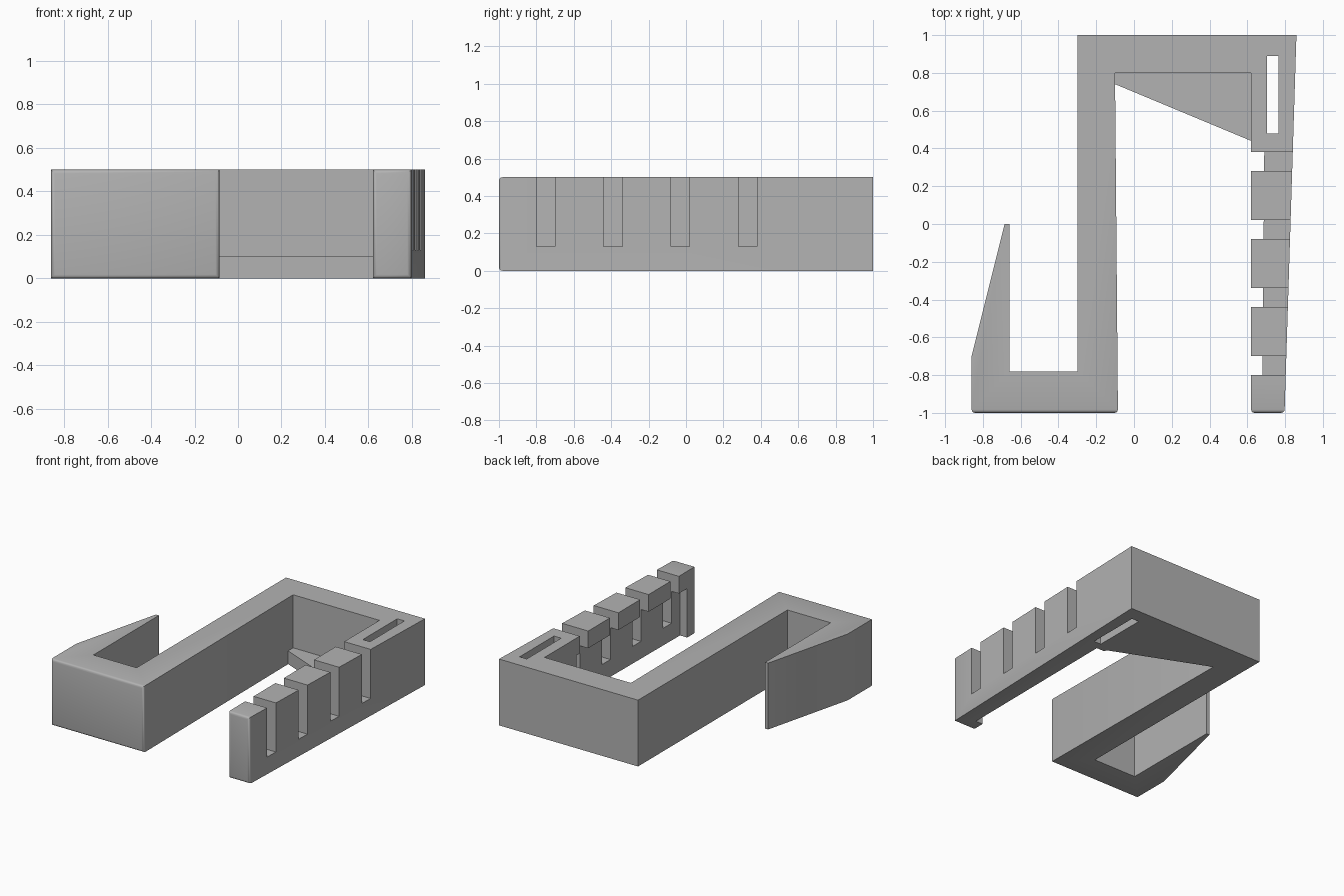
import bpy
import bmesh

cube = bpy.data.objects.get("Cube")
if cube:
    bpy.data.objects.remove(cube, do_unlink=True)

HEIGHT = 0.5

grey = bpy.data.materials.new("plain_grey")
grey.use_nodes = True
colour = (0.45, 0.45, 0.45, 1)
grey.diffuse_color = colour
grey.node_tree.nodes["Principled BSDF"].inputs["Base Color"].default_value = colour


def prism(name, outline, z0, z1, round_front=0):
    """Extrude a plan outline; optionally round all edges of the front end."""
    bm = bmesh.new()
    base = bm.faces.new([bm.verts.new((x, y, z0)) for x, y in outline])
    top = bmesh.ops.extrude_face_region(bm, geom=[base])["geom"]
    verts = [g for g in top if isinstance(g, bmesh.types.BMVert)]
    bmesh.ops.translate(bm, verts=verts, vec=(0, 0, z1 - z0))
    bmesh.ops.recalc_face_normals(bm, faces=bm.faces)
    if round_front:
        front = [e for e in bm.edges if all(v.co.y < -0.999 for v in e.verts)]
        bmesh.ops.bevel(bm, geom=front, offset=round_front, segments=3,
                        profile=0.5, affect='EDGES')
    mesh = bpy.data.meshes.new(name)
    bm.to_mesh(mesh)
    bm.free()
    mesh.materials.append(grey)
    obj = bpy.data.objects.new(name, mesh)
    bpy.context.collection.objects.link(obj)
    return obj


def rect(x0, x1, y0, y1):
    return [(x0, y0), (x1, y0), (x1, y1), (x0, y1)]


def cut(target, cutter):
    """Subtract a cutter, then discard it."""
    cutter.hide_render = True
    mod = target.modifiers.new("cut", 'BOOLEAN')
    mod.operation = 'DIFFERENCE'
    mod.solver = 'EXACT'
    mod.object = cutter
    bpy.context.view_layer.objects.active = target
    bpy.ops.object.modifier_apply(modifier=mod.name)
    bpy.data.objects.remove(cutter, do_unlink=True)


# Hooked clip body: tapered hook, long bar, back bar and right arm
body = prism("clip_body", [
    (-0.86, -1), (-0.085, -1), (-0.1, 0.74), (-0.1, 0.8),
    (0.62, 0.8), (0.62, -1), (0.797, -1), (0.86, 1),
    (-0.3, 1), (-0.3, -0.78), (-0.66, -0.78), (-0.66, 0),
    (-0.685, 0), (-0.86, -0.7)], 0, HEIGHT, round_front=0.018)

# Undercut along the inside of the arm, leaving overhanging teeth
cut(body, prism("undercut", [(0.55, -0.9), (0.68, -0.9), (0.69, 0.42), (0.55, 0.42)],
                -0.1, 0.37))

# Four notches between the teeth
for i in range(4):
    y = -0.8 + 0.36 * i
    cut(body, prism("notch", rect(0.55, 0.95, y, y + 0.1), 0.13, 0.6))

# Strap slot through the back corner
cut(body, prism("slot", rect(0.705, 0.765, 0.48, 0.89), -0.1, 0.6))

# Thin corner web at the bottom
web = prism("corner_web", [(-0.1, 0.74), (0.62, 0.44), (0.62, 0.8), (-0.1, 0.8)], 0, 0.1)

# Smooth only the rounded front edges
for obj in (body, web):
    bpy.ops.object.select_all(action='DESELECT')
    obj.select_set(True)
    bpy.context.view_layer.objects.active = obj
    bpy.ops.object.shade_smooth_by_angle(angle=0.6)
